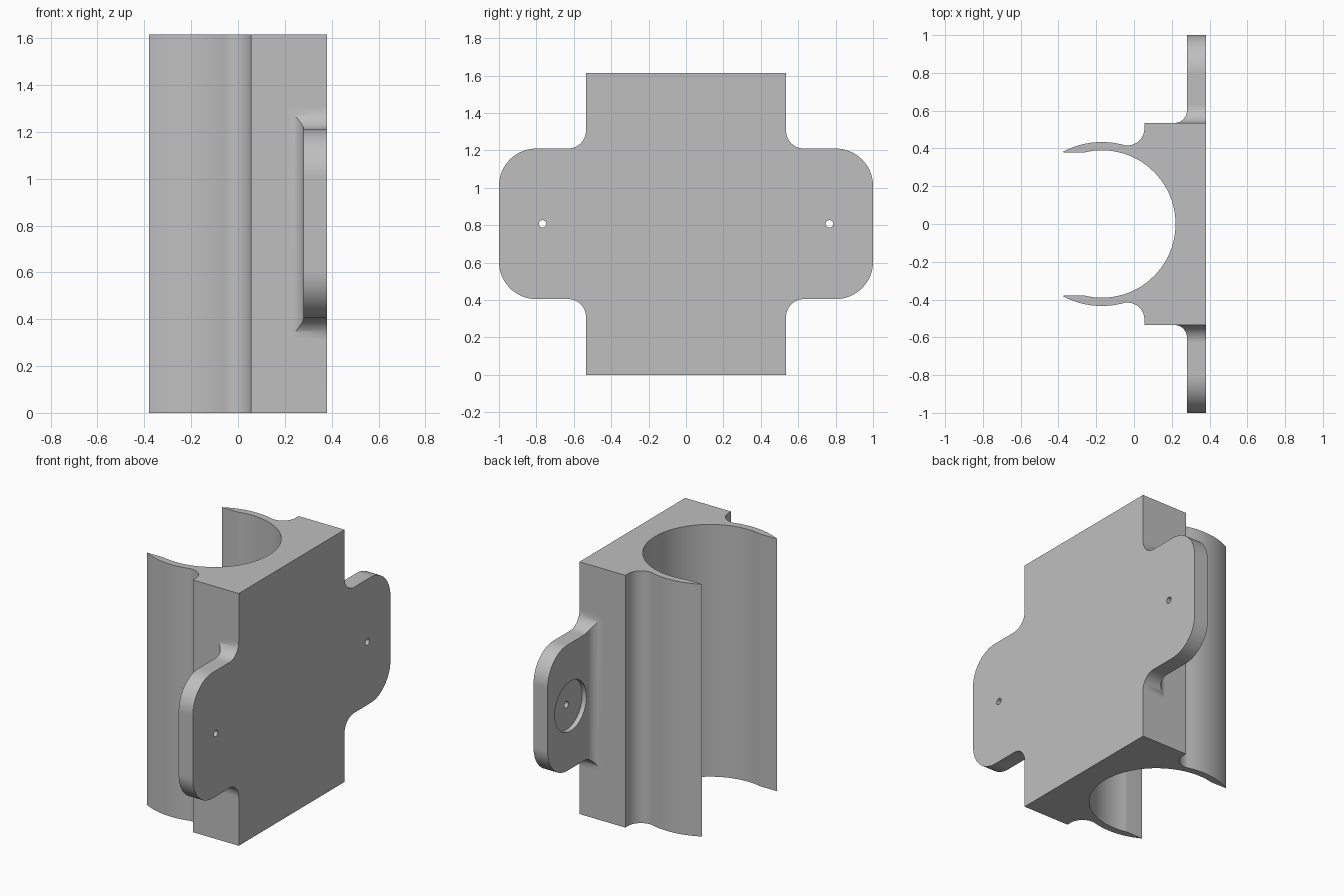
import bpy, bmesh
from math import sin, cos, sqrt, radians, pi
from mathutils import Matrix

cube = bpy.data.objects.get("Cube")
if cube:
    bpy.data.objects.remove(cube, do_unlink=True)

grey = bpy.data.materials.new("plain_grey")
grey.use_nodes = True
colour = (0.52, 0.52, 0.52, 1)
grey.diffuse_color = colour
grey.node_tree.nodes["Principled BSDF"].inputs["Base Color"].default_value = colour

HEIGHT = 1.615
BACK = 0.38           # x of the flat mounting face
SIDE = 0.535          # half width of the block
EAR_X = 0.28          # inner face of the ears
EAR_LOW, EAR_HIGH = 0.405, 1.21
CORNER = 0.2


def make_object(name, bm):
    bmesh.ops.recalc_face_normals(bm, faces=bm.faces)
    mesh = bpy.data.meshes.new(name)
    bm.to_mesh(mesh)
    bm.free()
    mesh.materials.append(grey)
    obj = bpy.data.objects.new(name, mesh)
    bpy.context.collection.objects.link(obj)
    return obj


def arc(cx, cy, r, start, end, n):
    angles = [radians(start + (end - start) * i / n) for i in range(n + 1)]
    return [(cx + r * cos(a), cy + r * sin(a)) for a in angles]


def combine(target, tool, operation):
    mod = target.modifiers.new(operation.lower(), 'BOOLEAN')
    mod.operation = operation
    mod.solver = 'EXACT'
    mod.object = tool
    bpy.context.view_layer.objects.active = target
    bpy.ops.object.modifier_apply(modifier=mod.name)
    bpy.data.objects.remove(tool, do_unlink=True)


# Block with open bore and two thin clip arms, one extruded profile
half = arc(-0.17, 0, 0.39, 0, 104.2, 36)
half += arc(-0.17, 0, 0.434, 118.9, 75.06, 18)
half += arc(-0.035, 0.506, 0.09, 255.06, 360, 14)[1:]
half += [(0.055, SIDE), (BACK, SIDE)]
outline = half + [(x, -y) for x, y in reversed(half[1:])]
bm = bmesh.new()
base = bm.faces.new([bm.verts.new((x, y, 0)) for x, y in outline])
top = bmesh.ops.extrude_face_region(bm, geom=[base])["geom"]
bmesh.ops.translate(bm, vec=(0, 0, HEIGHT),
                    verts=[v for v in top if isinstance(v, bmesh.types.BMVert)])
bracket = make_object("clip_bracket", bm)


def flare(h, r):
    """Growth of a fillet of radius r at distance h from the block."""
    return r - sqrt(r * r - (r - h) ** 2) if h < r else 0


# Ears: rectangles lofted outward, flared at the root and rounded at the tip
def make_ear(side):
    sections = [(SIDE - 0.03, flare(0, 0.065), flare(0, 0.095))]
    for i in range(15):
        h = 0.095 * (1 - cos(pi / 2 * i / 14))
        sections.append((SIDE + h, flare(h, 0.065), flare(h, 0.095)))
    for i in range(17):
        a = pi / 2 * i / 16
        sections.append((1 - CORNER + CORNER * sin(a), 0, -CORNER * (1 - cos(a))))
    bm = bmesh.new()
    rings = []
    for y, dx, dz in sections:
        x, low, high = EAR_X - dx, EAR_LOW - dz, EAR_HIGH + dz
        rings.append([bm.verts.new((px, side * y, pz)) for px, pz in
                      ((x, low), (BACK, low), (BACK, high), (x, high))])
    for a, b in zip(rings, rings[1:]):
        for i in range(4):
            j = (i + 1) % 4
            bm.faces.new((a[i], a[j], b[j], b[i]))
    bm.faces.new(rings[0])
    bm.faces.new(rings[-1])
    return make_object("ear", bm)


def make_drill(y, r, x0, x1):
    bm = bmesh.new()
    place = (Matrix.Translation(((x0 + x1) / 2, y, HEIGHT / 2))
             @ Matrix.Rotation(pi / 2, 4, 'Y'))
    bmesh.ops.create_cone(bm, cap_ends=True, segments=48, radius1=r, radius2=r,
                          depth=x1 - x0, matrix=place)
    drill = make_object("drill", bm)
    drill.hide_render = True
    return drill


# Join the ears, then cut a shallow round recess and a screw hole in each
for side in (1, -1):
    combine(bracket, make_ear(side), 'UNION')
for side in (1, -1):
    combine(bracket, make_drill(side * 0.767, 0.16, EAR_X - 0.03, EAR_X + 0.03), 'DIFFERENCE')
    combine(bracket, make_drill(side * 0.767, 0.02, EAR_X - 0.05, BACK + 0.05), 'DIFFERENCE')

# Smooth curves, sharp corners
bpy.ops.object.select_all(action='DESELECT')
bracket.select_set(True)
bpy.context.view_layer.objects.active = bracket
bpy.ops.object.shade_smooth_by_angle(angle=radians(30))
weighted = bracket.modifiers.new("even_shading", 'WEIGHTED_NORMAL')
weighted.keep_sharp = True
